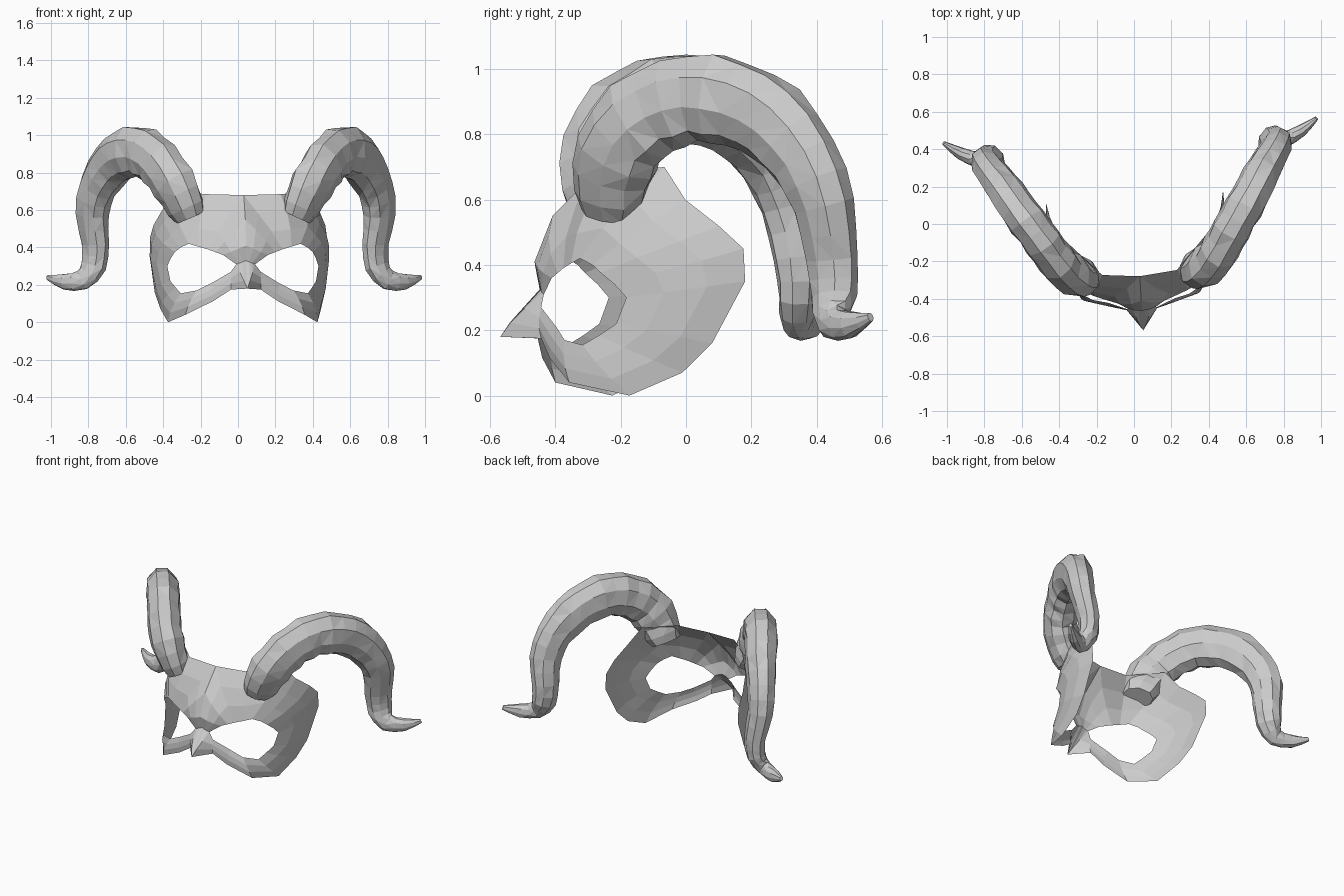
import bpy, bmesh, math, random
from mathutils import Vector

random.seed(4)
cube = bpy.data.objects.get("Cube")
if cube:
    bpy.data.objects.remove(cube)

GREY = (0.6, 0.6, 0.6, 1)
material = bpy.data.materials.new("matte grey")
material.use_nodes = True
material.diffuse_color = GREY
material.node_tree.nodes["Principled BSDF"].inputs["Base Color"].default_value = GREY


def finish(bm, name):
    """Turn a left half into a mirrored object, turned slightly about z."""
    mesh = bpy.data.meshes.new(name)
    bm.to_mesh(mesh)
    bm.free()
    mesh.materials.append(material)
    obj = bpy.data.objects.new(name, mesh)
    bpy.context.collection.objects.link(obj)
    obj.location.x = 0.012
    obj.rotation_euler.z = math.radians(3.8)
    mirror = obj.modifiers.new("Mirror", 'MIRROR')
    mirror.merge_threshold = 0.001
    return obj


def bridge(bm, ring_a, ring_b):
    n = len(ring_a)
    for i in range(n):
        j = (i + 1) % n
        bm.faces.new((ring_a[i], ring_a[j], ring_b[j], ring_b[i]))


def smooth_path(points, steps):
    """Catmull-Rom interpolation of position and radius."""
    pts = [points[0]] + points + [points[-1]]
    out = []
    for a, b, c, d in zip(pts, pts[1:], pts[2:], pts[3:]):
        for k in range(steps):
            t = k / steps
            out.append(0.5 * (2 * b + (c - a) * t + (2 * a - 5 * b + 4 * c - d) * t ** 2
                              + (3 * b - a - 3 * c + d) * t ** 3))
    return out + [points[-1]]


# Mask: a thin sheet, each entry pairs a point on the eye rim with one on the outline
MASK = [
    ((.05, -.44, .31), (0, -.445, .33)),
    ((.12, -.42, .36), (0, -.465, .41)),
    ((.16, -.405, .375), (0, -.41, .55)),
    ((.2, -.39, .39), (0, -.28, .68)),
    ((.25, -.37, .405), (.2, -.26, .685)),
    ((.3, -.345, .42), (.36, -.09, .7)),
    ((.34, -.31, .4), (.42, -.03, .6)),
    ((.37, -.285, .375), (.46, .07, .52)),
    ((.39, -.245, .34), (.475, .145, .45)),
    ((.405, -.21, .3), (.475, .15, .35)),
    ((.39, -.24, .22), (.455, .05, .16)),
    ((.365, -.29, .185), (.43, -.04, .07)),
    ((.34, -.34, .155), (.4, -.2, 0)),
    ((.26, -.39, .17), (.32, -.38, .04)),
    ((.18, -.41, .21), (.17, -.43, .115)),
    ((.08, -.45, .27), (.08, -.45, .175)),
    ((.05, -.44, .31), (0, -.57, .18)),
]
bm = bmesh.new()
rings = [[], [], [], []]
for rim, edge in MASK:
    rim, edge = Vector(rim), Vector(edge)
    for ring, t in zip(rings, (0, 0.33, 0.67, 1)):
        p = rim.lerp(edge, t)
        swell = Vector((p.x, p.y, 0)).normalized()
        p += swell * 0.32 * t * (1 - t) * (edge - rim).length
        ring.append(bm.verts.new(p))
for inner, outer in zip(rings, rings[1:]):
    bridge(bm, inner, outer)
bmesh.ops.remove_doubles(bm, verts=bm.verts, dist=0.001)
finish(bm, "eye_mask")

# Horns: an oval section swept along a curl, x y z and radius
CURL = [Vector(p) for p in (
    (.29, -.25, .56, .105), (.345, -.25, .675, .138), (.41, -.21, .79, .145),
    (.475, -.12, .87, .145), (.545, -.01, .905, .143), (.62, .11, .89, .14),
    (.685, .22, .83, .135), (.745, .31, .72, .12), (.77, .365, .58, .105),
    (.75, .395, .42, .09), (.76, .4, .3, .08), (.82, .395, .225, .058),
    (.915, .44, .215, .045), (1, .5, .24, .015))]
SIDES = 9
path = smooth_path(CURL, 2)
plane_normal = Vector((.82, -.57, 0))
bm = bmesh.new()
rings = []
for i, point in enumerate(path):
    ahead = path[min(i + 1, len(path) - 1)].to_3d()
    behind = path[max(i - 1, 0)].to_3d()
    tangent = (ahead - behind).normalized()
    side = (plane_normal - tangent * plane_normal.dot(tangent)).normalized()
    inward = tangent.cross(side)
    ridged = i < len(path) * 0.35
    ring = []
    for k in range(SIDES):
        angle = math.tau * k / SIDES
        r = point.w * random.uniform(0.96, 1.04)
        # the lower outer flank is planed off
        r *= 1 - 0.1 * max(0, math.cos(angle - 0.7))
        if ridged:
            r *= 1.03 if i % 2 else 0.96
        ring.append(bm.verts.new(point.to_3d() + inward * math.cos(angle) * r
                                 + side * math.sin(angle) * r * 0.76))
    rings.append(ring)
for a, b in zip(rings, rings[1:]):
    bridge(bm, a, b)
bm.faces.new(rings[0])
bm.faces.new(rings[-1])
bmesh.ops.triangulate(bm, faces=bm.faces)
bmesh.ops.recalc_face_normals(bm, faces=bm.faces)
finish(bm, "curled_horns")
